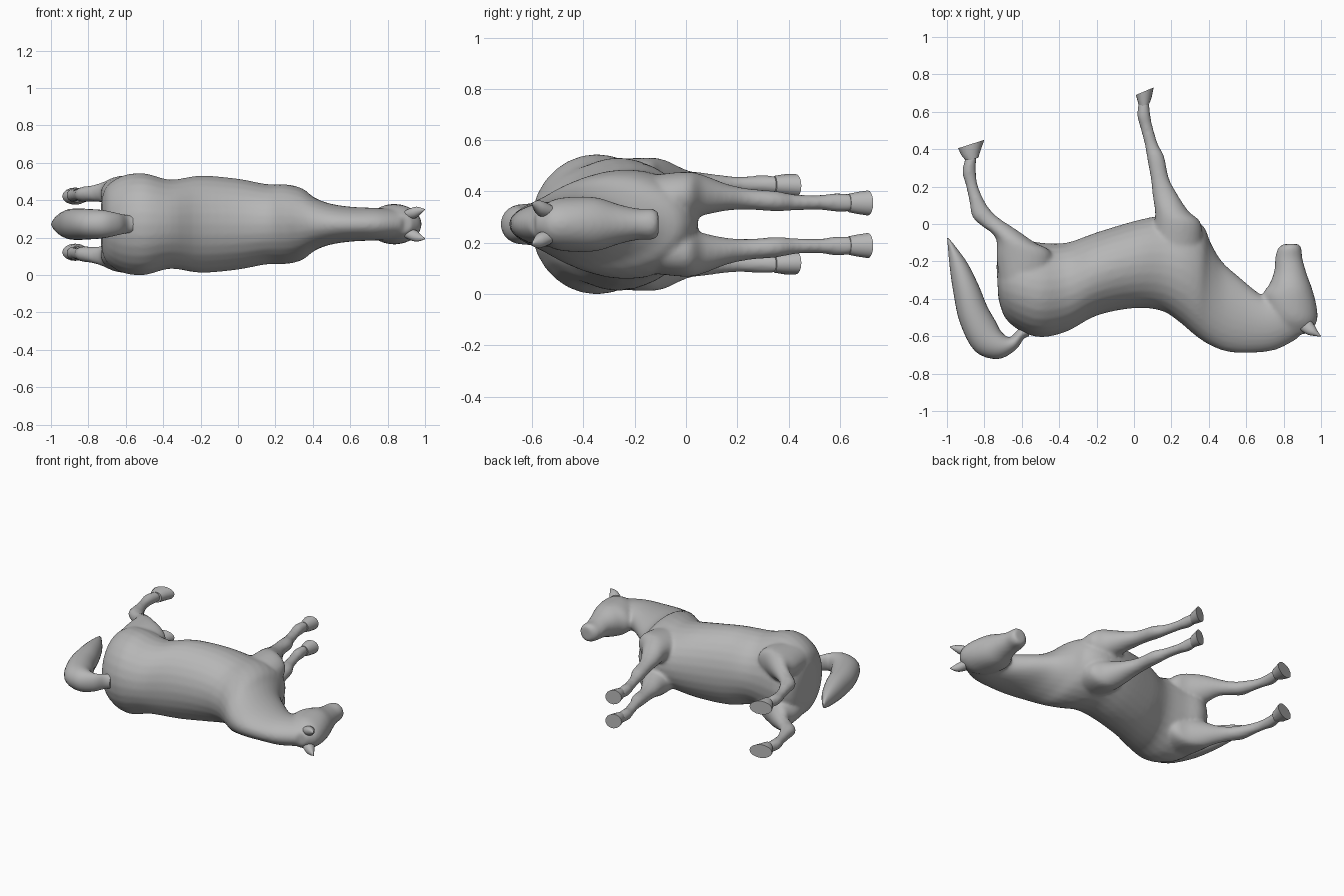
import bpy, bmesh, math
from mathutils import Vector

cube = bpy.data.objects.get("Cube")
if cube:
    bpy.data.objects.remove(cube, do_unlink=True)

MID = 0.272      # height of the animal's symmetry plane (it lies on its side)

grey = bpy.data.materials.new("plain grey")
grey.use_nodes = True
COLOUR = (0.47, 0.47, 0.47, 1)
grey.diffuse_color = COLOUR
grey.node_tree.nodes["Principled BSDF"].inputs["Base Color"].default_value = COLOUR


def spline(stations, steps):
    """Catmull-Rom blend through the stations."""
    if steps == 1:
        return [list(s) for s in stations]
    p = [stations[0]] + list(stations) + [stations[-1]]
    out = []
    for i in range(1, len(p) - 2):
        for k in range(steps):
            t = k / steps
            out.append([0.5 * (2 * b + (c - a) * t + (2 * a - 5 * b + 4 * c - d) * t * t
                               + (3 * b - a - 3 * c + d) * t ** 3)
                        for a, b, c, d in zip(p[i - 1], p[i], p[i + 1], p[i + 2])])
    out.append(list(stations[-1]))
    return out


def loft(bm, stations, side=1, steps=4, sides=28):
    """Skin ellipses spanning edge points (ax,ay)-(bx,by), with side offset and half width."""
    rings = []
    for ax, ay, bx, by, off, w in spline(stations, steps):
        a, b = Vector((ax, ay, 0)), Vector((bx, by, 0))
        c, h = (a + b) / 2, (a - b) / 2
        ring = []
        for i in range(sides):
            t = math.tau * i / sides
            v = c + h * math.cos(t)
            v.z = MID + side * off + w * math.sin(t)
            ring.append(bm.verts.new(v))
        rings.append(ring)
    faces = [bm.faces.new((r[i], r[(i + 1) % sides], s[(i + 1) % sides], s[i]))
             for r, s in zip(rings, rings[1:]) for i in range(sides)]
    faces += [bm.faces.new(rings[0]), bm.faces.new(rings[-1])]
    bmesh.ops.recalc_face_normals(bm, faces=faces)


def make(name, bm):
    mesh = bpy.data.meshes.new(name)
    bm.to_mesh(mesh)
    bm.free()
    mesh.materials.append(grey)
    ob = bpy.data.objects.new(name, mesh)
    bpy.context.collection.objects.link(ob)
    bpy.ops.object.select_all(action='DESELECT')
    ob.select_set(True)
    bpy.context.view_layer.objects.active = ob
    bpy.ops.object.shade_smooth_by_angle(angle=math.radians(40))
    return ob


# Rump, barrel, chest and neck: belly edge, back edge, offset, half width
trunk = [
    (-.735, -.22, -.725, -.40, 0, .13), (-.71, -.13, -.69, -.50, 0, .205),
    (-.62, -.08, -.61, -.57, 0, .26), (-.50, -.10, -.50, -.605, 0, .272),
    (-.36, -.10, -.36, -.575, 0, .238), (-.20, -.045, -.20, -.49, 0, .26),
    (0, .015, 0, -.45, 0, .243), (.15, .045, .15, -.465, 0, .215),
    (.28, .04, .25, -.53, 0, .212), (.37, -.01, .32, -.59, 0, .19),
    (.41, -.10, .40, -.645, 0, .145), (.47, -.20, .50, -.683, 0, .112),
    (.57, -.29, .62, -.69, 0, .094), (.66, -.365, .76, -.672, 0, .088),
    (.71, -.39, .88, -.61, 0, .085)]

# Head: jaw edge, face edge
head = [
    (.80, -.60, .93, -.585, 0, .05), (.72, -.50, .975, -.53, 0, .097),
    (.69, -.38, .98, -.46, 0, .108), (.725, -.32, .957, -.36, 0, .103),
    (.75, -.25, .925, -.27, 0, .077), (.755, -.18, .902, -.19, 0, .061),
    (.77, -.13, .895, -.13, 0, .061), (.80, -.107, .88, -.107, 0, .045)]

# Legs: rear edge, front edge, offset from the symmetry plane, half width
fore_leg = [
    (.10, -.15, .36, -.15, .10, .09), (.11, 0, .36, 0, .11, .095),
    (.112, .07, .29, .07, .113, .078), (.10, .15, .225, .17, .105, .052),
    (.09, .24, .185, .25, .098, .041), (.072, .34, .162, .36, .09, .04),
    (.056, .43, .127, .43, .085, .031), (.032, .52, .098, .53, .085, .029),
    (.017, .58, .088, .58, .085, .037), (.025, .65, .08, .655, .083, .035)]
hind_leg = [
    (-.72, -.30, -.45, -.35, .15, .10), (-.735, -.18, -.44, -.16, .16, .10),
    (-.735, -.09, -.53, -.10, .165, .09), (-.765, -.045, -.63, -.03, .17, .06),
    (-.815, -.01, -.72, .03, .165, .044), (-.865, .04, -.772, .08, .16, .042),
    (-.88, .12, -.808, .14, .158, .035), (-.90, .21, -.836, .21, .155, .031),
    (-.918, .28, -.846, .29, .155, .036), (-.90, .36, -.842, .365, .154, .035)]

# One fused skin for trunk, head and legs
bm = bmesh.new()
loft(bm, trunk)
loft(bm, head)
for side in (-1, 1):
    loft(bm, fore_leg, side)
    loft(bm, hind_leg, side)
body = make("body_head_and_legs", bm)
fuse = body.modifiers.new("fuse", 'REMESH')
fuse.mode = 'VOXEL'
fuse.voxel_size = 0.011
fuse.use_smooth_shade = True
soften = body.modifiers.new("soften", 'SMOOTH')
soften.factor = 0.5
soften.iterations = 7

# Tail: inner edge, outer edge
bm = bmesh.new()
loft(bm, [
    (-.57, -.53, -.56, -.60, 0, .045), (-.62, -.565, -.59, -.615, 0, .05),
    (-.665, -.605, -.635, -.675, 0, .06), (-.71, -.575, -.73, -.722, 0, .075),
    (-.74, -.52, -.85, -.68, 0, .081), (-.785, -.44, -.93, -.53, 0, .084),
    (-.83, -.33, -.965, -.37, 0, .08), (-.89, -.21, -.985, -.23, 0, .06),
    (-.955, -.12, -.995, -.12, 0, .032), (-.992, -.075, -.999, -.075, 0, .006)])
make("tail", bm)

# Hooves flare to a flat sole; ears taper to a point
small_parts = {
    "fore_hoof": [(.028, .625, .083, .645, .083, .036), (.017, .665, .094, .675, .083, .043),
                  (.010, .690, .105, .730, .083, .049)],
    "hind_hoof": [(-.897, .335, -.832, .355, .153, .036), (-.925, .370, -.820, .395, .152, .043),
                  (-.940, .405, -.800, .450, .150, .046)],
    "ear": [(.885, -.565, .945, -.515, .050, .030), (.925, -.590, .970, -.550, .063, .030),
            (.960, -.598, .985, -.578, .072, .018), (.997, -.602, 1.0, -.599, .078, .003)],
}
for part, stations in small_parts.items():
    for side, label in ((1, "upper"), (-1, "lower")):
        bm = bmesh.new()
        loft(bm, stations, side, steps=1 if "hoof" in part else 3, sides=16)
        make(f"{label}_{part}", bm)
